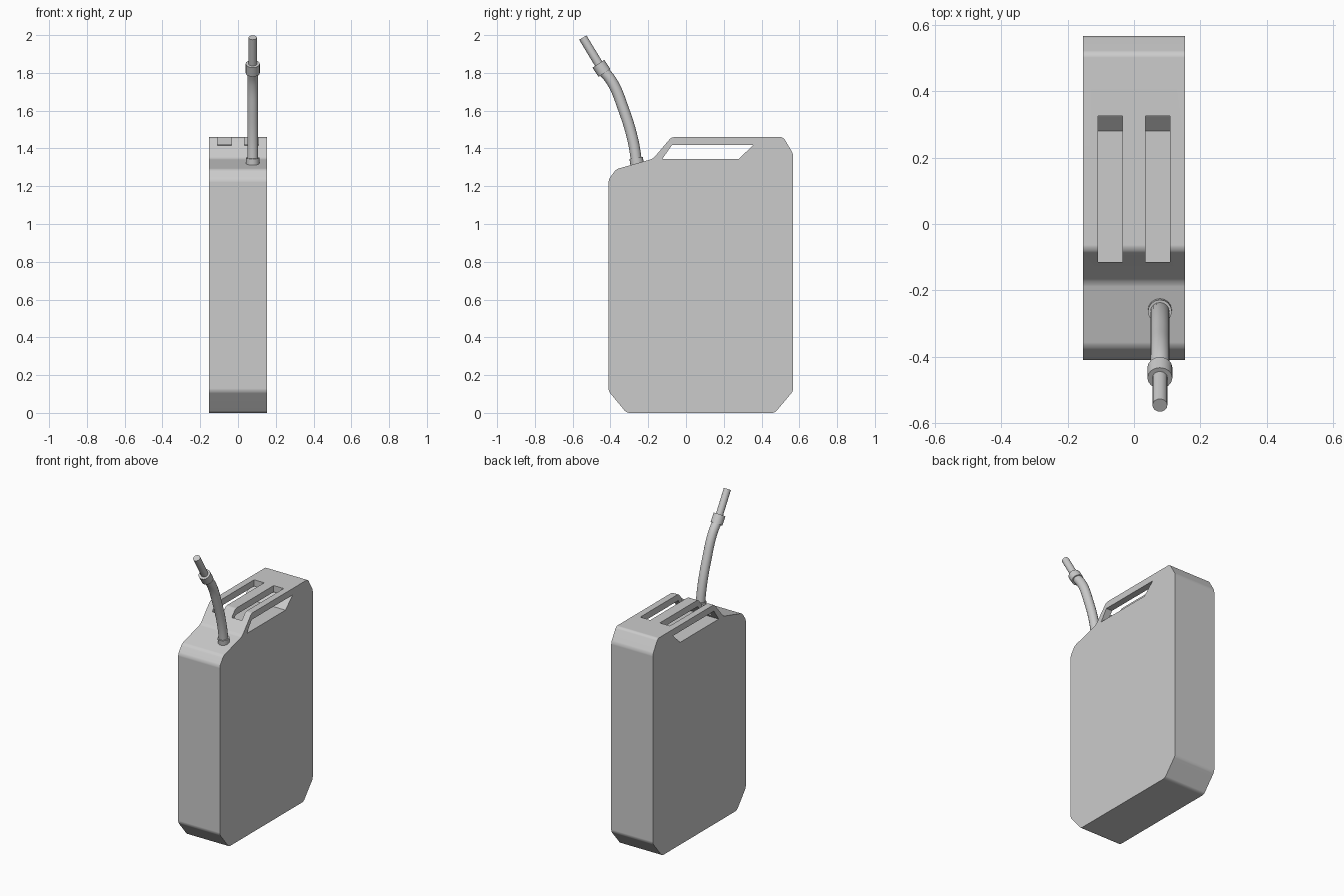
import bpy, bmesh
from mathutils import Vector

cube = bpy.data.objects.get("Cube")
if cube:
    bpy.data.objects.remove(cube, do_unlink=True)

grey = bpy.data.materials.new("plain_grey")
grey.use_nodes = True
COLOUR = (0.6, 0.6, 0.6, 1)
grey.diffuse_color = COLOUR
grey.node_tree.nodes["Principled BSDF"].inputs["Base Color"].default_value = COLOUR


def add_object(name, data):
    ob = bpy.data.objects.new(name, data)
    bpy.context.collection.objects.link(ob)
    data.materials.append(grey)
    return ob


def activate(ob):
    bpy.ops.object.select_all(action='DESELECT')
    ob.select_set(True)
    bpy.context.view_layer.objects.active = ob


def smooth(ob, angle=0.55):
    activate(ob)
    bpy.ops.object.shade_smooth_by_angle(angle=angle)


def prism(name, profile, x0, x1, rounding=0):
    """Extrude a (y, z) profile along x, optionally rounding its corners."""
    bm = bmesh.new()
    face = bm.faces.new([bm.verts.new((x0, y, z)) for y, z in profile])
    out = bmesh.ops.extrude_face_region(bm, geom=[face])
    moved = [v for v in out["geom"] if isinstance(v, bmesh.types.BMVert)]
    bmesh.ops.translate(bm, verts=moved, vec=(x1 - x0, 0, 0))
    if rounding:
        edges = [e for e in bm.edges if abs(e.verts[0].co.x - e.verts[1].co.x) > 0.01]
        bmesh.ops.bevel(bm, geom=edges, offset=rounding, segments=3,
                        profile=0.5, affect='EDGES')
    bmesh.ops.recalc_face_normals(bm, faces=bm.faces)
    me = bpy.data.meshes.new(name)
    bm.to_mesh(me)
    bm.free()
    return add_object(name, me)


def cut(body, cutter):
    mod = body.modifiers.new("cut", 'BOOLEAN')
    mod.operation, mod.solver, mod.object = 'DIFFERENCE', 'EXACT', cutter
    activate(body)
    bpy.ops.object.modifier_apply(modifier=mod.name)
    bpy.data.objects.remove(cutter, do_unlink=True)


def tube(name, points, radius, kind='BEZIER'):
    """Round tube with closed ends through (y, z) points at the spout's x."""
    cu = bpy.data.curves.new(name, 'CURVE')
    cu.dimensions = '3D'
    cu.bevel_depth, cu.bevel_resolution = radius, 6
    cu.use_fill_caps = True
    cu.resolution_u = 5
    sp = cu.splines.new(kind)
    pts = sp.bezier_points if kind == 'BEZIER' else sp.points
    pts.add(len(points) - 1)
    for p, (y, z) in zip(pts, points):
        if kind == 'BEZIER':
            p.co = (SPOUT_X, y, z)
            p.handle_left_type = p.handle_right_type = 'AUTO'
        else:
            p.co = (SPOUT_X, y, z, 1)
    ob = add_object(name, cu)
    activate(ob)
    bpy.ops.object.convert(target='MESH')
    smooth(bpy.context.view_layer.objects.active)


# Can body with clipped corners
HALF = 0.153
body = prism("can_body", [
    (-0.41, 0.115), (-0.315, 0), (0.47, 0), (0.567, 0.115), (0.567, 1.373),
    (0.515, 1.46), (-0.077, 1.46), (-0.175, 1.345), (-0.37, 1.29), (-0.41, 1.235),
], -HALF, HALF, 0.014)

# Hand opening through the sides, and two slots that leave three grip bars
cut(body, prism("hand_opening", [
    (-0.125, 1.345), (0.28, 1.345), (0.355, 1.417), (-0.075, 1.417)], -0.3, 0.3))
for side in (-1, 1):
    cut(body, prism("grip_slot", [
        (-0.115, 1.6), (-0.115, 1.361), (0.28, 1.361), (0.325, 1.388), (0.325, 1.6),
    ], side * 0.035, side * 0.109))
smooth(body)
body.modifiers.new("even_normals", 'WEIGHTED_NORMAL').keep_sharp = True

# Pouring spout
SPOUT_X = 0.078
tube("spout_hose", [(-0.258, 1.30), (-0.281, 1.444), (-0.333, 1.614),
                    (-0.39, 1.75), (-0.45, 1.825)], 0.029)
tube("spout_base_ring", [(-0.257, 1.305), (-0.264, 1.35)], 0.036, 'POLY')
axis = Vector((-0.55, 0.835))
middle = Vector((-0.448, 1.824))
tube("spout_collar", [middle - axis * 0.029, middle + axis * 0.029], 0.0375, 'POLY')
tube("spout_nozzle", [middle, (-0.546, 1.987)], 0.0225, 'POLY')
